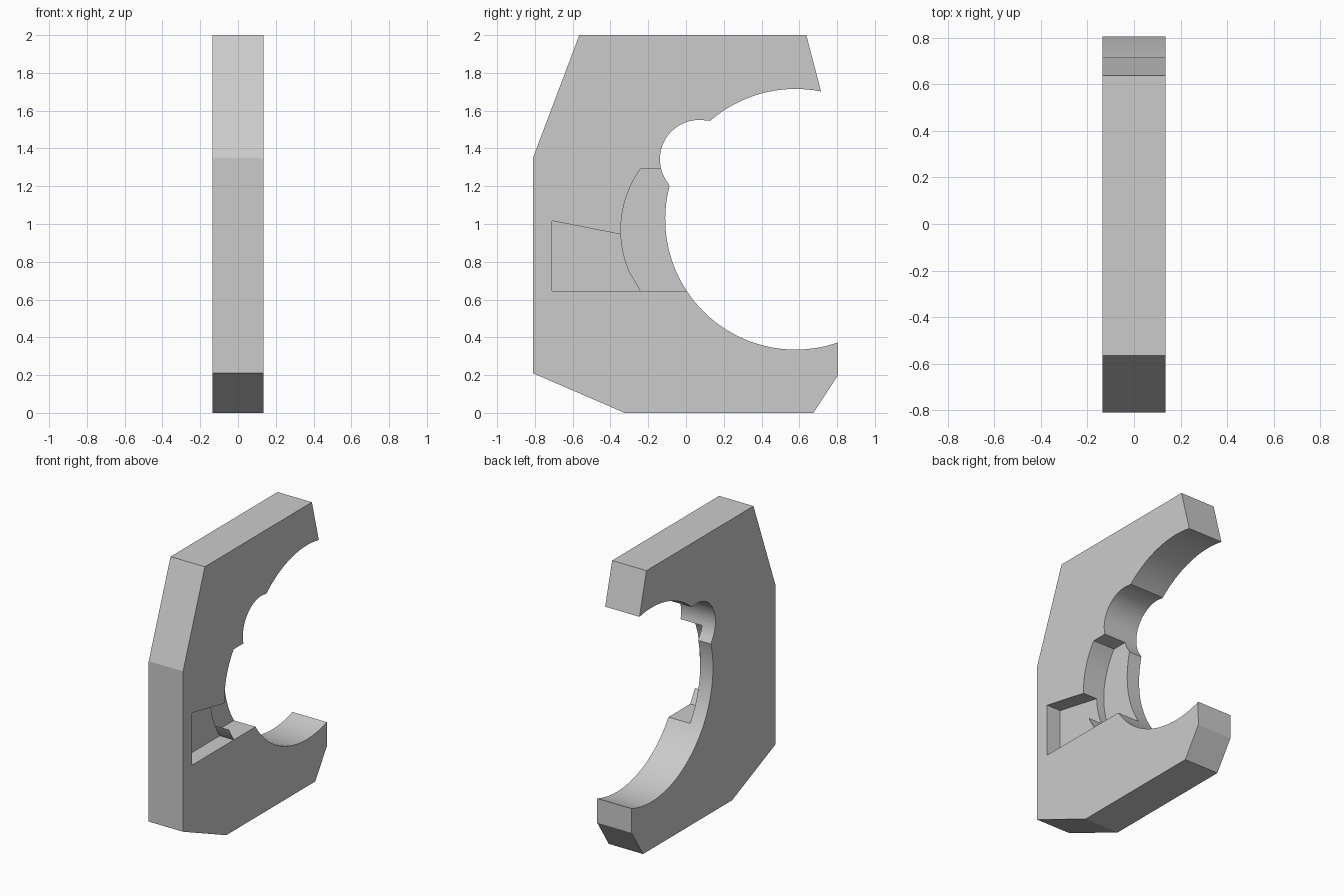
import bpy, bmesh
from math import cos, sin, radians

if "Cube" in bpy.data.objects:
    bpy.data.objects.remove(bpy.data.objects["Cube"])

HALF = 0.135  # half thickness in x


def arc(cy, cz, r, a0, a1, n):
    """Points on a circular arc in the y-z plane, angles in degrees."""
    step = (a1 - a0) / n
    return [(cy + r * cos(radians(a0 + i * step)),
             cz + r * sin(radians(a0 + i * step))) for i in range(n + 1)]


def extrude_profile(name, pts, x0, x1):
    """Solid prism from a y-z profile between x0 and x1."""
    bm = bmesh.new()
    a = [bm.verts.new((x0, y, z)) for y, z in pts]
    b = [bm.verts.new((x1, y, z)) for y, z in pts]
    bm.faces.new(a)
    bm.faces.new(b)
    for i in range(len(pts)):
        j = (i + 1) % len(pts)
        bm.faces.new((a[i], a[j], b[j], b[i]))
    bmesh.ops.recalc_face_normals(bm, faces=bm.faces)
    mesh = bpy.data.meshes.new(name)
    bm.to_mesh(mesh)
    bm.free()
    obj = bpy.data.objects.new(name, mesh)
    bpy.context.collection.objects.link(obj)
    return obj


# Plate: angular outside, large round opening with a small round bite
outline = [(0.805, 0.20), (0.675, 0), (-0.325, 0), (-0.81, 0.21),
           (-0.81, 1.35), (-0.565, 2), (0.637, 2)]
outline += arc(0.58, 1.025, 0.69, 78.7, 130.9, 20)
outline += arc(0.07, 1.343, 0.208, 73.5, 223.6, 28)[1:-1]
outline += arc(0.58, 1.025, 0.69, 165.2, 289, 44)
plate = extrude_profile("hook_plate", outline, -HALF, HALF)

# Deep curved recess, open to the round hole, with a flat lower corner
deep = [(0.2, 0.645), (0.2, 1.29)]
deep += arc(0.211, 0.9675, 0.556, 144.54, 203, 24) + [(-0.24, 0.645)]
deep_cut = extrude_profile("curved_recess_cutter", deep, HALF - 0.17, HALF + 0.1)

# Shallower wedge recess running into the curved one
wedge = [(-0.27, 0.93), (-0.71, 1.017), (-0.71, 0.645)]
wedge += arc(0.211, 0.9675, 0.5545, 215.56, 203, 6) + [(-0.27, 0.78)]
wedge_cut = extrude_profile("wedge_recess_cutter", wedge, HALF - 0.11, HALF + 0.1)

# Cut the recesses into the +x face
bpy.context.view_layer.objects.active = plate
plate.select_set(True)
for cutter in (deep_cut, wedge_cut):
    cutter.hide_render = True
    mod = plate.modifiers.new(cutter.name, 'BOOLEAN')
    mod.operation = 'DIFFERENCE'
    mod.solver = 'EXACT'
    mod.object = cutter
    bpy.ops.object.modifier_apply(modifier=mod.name)
    bpy.data.objects.remove(cutter)

bpy.ops.object.shade_smooth_by_angle(angle=radians(20))
